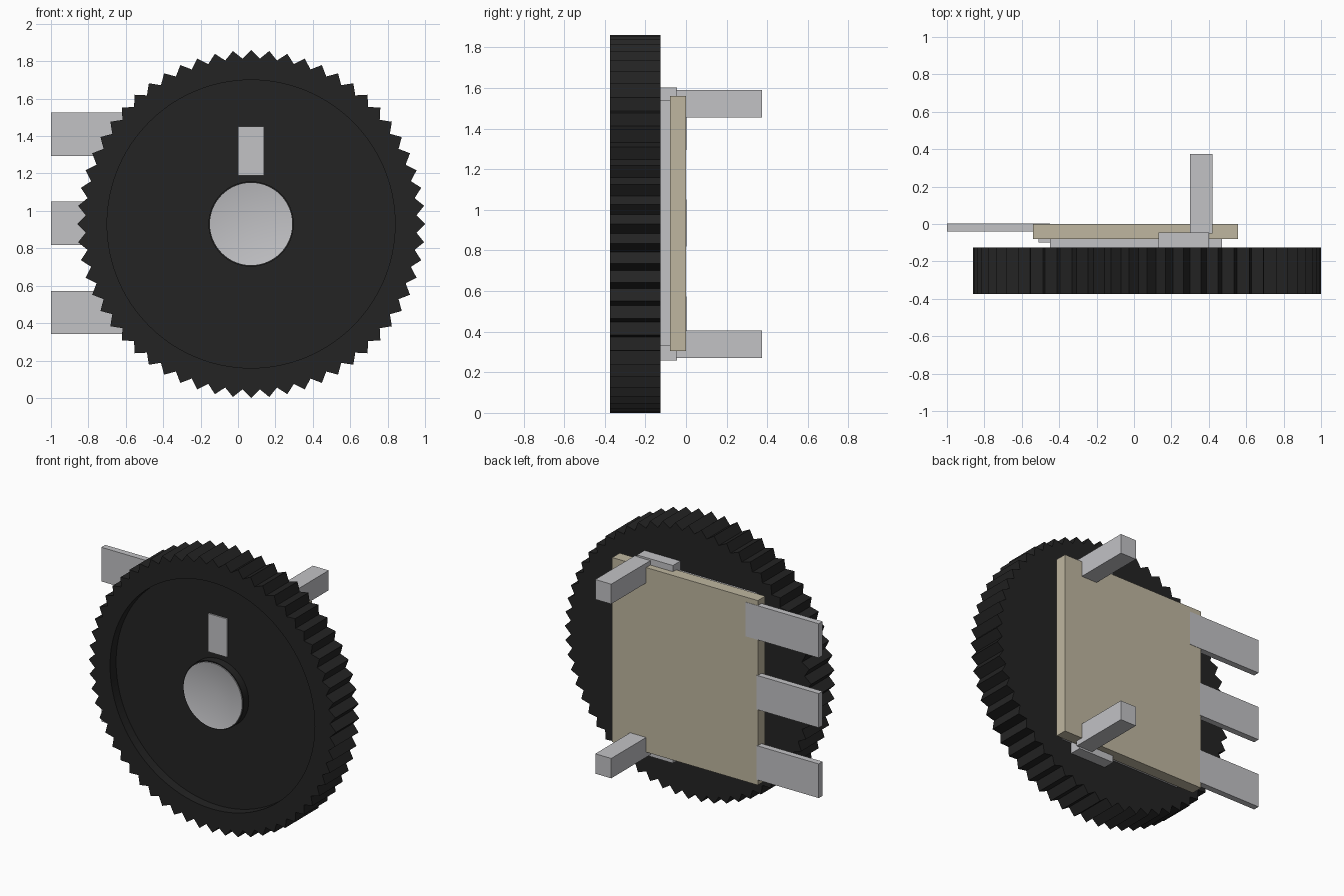
import bpy, bmesh
from math import sin, cos, pi, radians

cube = bpy.data.objects.get("Cube")
if cube:
    bpy.data.objects.remove(cube, do_unlink=True)

CX, CZ = 0.07, 0.93   # wheel axis
TEETH = 60


def material(name, rgb):
    m = bpy.data.materials.new(name)
    m.use_nodes = True
    m.diffuse_color = (*rgb, 1)
    m.node_tree.nodes["Principled BSDF"].inputs["Base Color"].default_value = (*rgb, 1)
    return m


black = material("black plastic", (0.017, 0.017, 0.017))
metal = material("grey metal", (0.54, 0.54, 0.56))
beige = material("beige board", (0.52, 0.47, 0.35))


def finish(bm, name, mat, smooth=False):
    bmesh.ops.recalc_face_normals(bm, faces=bm.faces)
    mesh = bpy.data.meshes.new(name)
    bm.to_mesh(mesh)
    bm.free()
    mesh.materials.append(mat)
    ob = bpy.data.objects.new(name, mesh)
    bpy.context.collection.objects.link(ob)
    if smooth:
        bpy.ops.object.select_all(action="DESELECT")
        ob.select_set(True)
        bpy.context.view_layer.objects.active = ob
        bpy.ops.object.shade_smooth_by_angle(angle=radians(30))
    return ob


def box(name, mat, x, y, z):
    bm = bmesh.new()
    bmesh.ops.create_cube(bm, size=1)
    for v in bm.verts:
        for i, (lo, hi) in enumerate((x, y, z)):
            v.co[i] = hi if v.co[i] > 0 else lo
    return finish(bm, name, mat)


def lathe(name, mat, rings, segments):
    """Each ring is (peak radius, valley radius, y); radius 0 makes a tip."""
    bm = bmesh.new()
    loops = []
    for peak, valley, y in rings:
        if peak == 0:
            loops.append([bm.verts.new((CX, y, CZ))] * segments)
            continue
        loop = []
        for i in range(segments):
            r = valley if i % 2 else peak
            a = 2 * pi * i / segments
            loop.append(bm.verts.new((CX + r * cos(a), y, CZ + r * sin(a))))
        loops.append(loop)
    for a, b in zip(loops, loops[1:]):
        for i in range(segments):
            j = (i + 1) % segments
            bm.faces.new(dict.fromkeys((a[i], a[j], b[j], b[i])))
    return finish(bm, name, mat, True)


# Toothed wheel with a shallow recess in its front
lathe("thumb_wheel", black, [
    (0, 0, -0.125), (0.93, 0.885, -0.125), (0.93, 0.885, -0.375),
    (0.77, 0.77, -0.375), (0.77, 0.77, -0.31), (0, 0, -0.31)], TEETH * 2)

# Hub collar and dished metal shaft end
lathe("hub_collar", black, [
    (0, 0, -0.3), (0.228, 0.228, -0.3), (0.228, 0.228, -0.365), (0, 0, -0.32)], 64)
lathe("shaft_end", metal, [
    (0, 0, -0.31), (0.22, 0.22, -0.36), (0.22, 0.22, -0.37), (0, 0, -0.33)], 64)
box("pointer_plate", metal, (0, 0.14), (-0.32, -0.305), (1.19, 1.45))

# Board and the metal plate between it and the wheel
box("board", beige, (-0.54, 0.555), (-0.08, 0), (0.305, 1.56))
box("contact_plate", metal, (-0.45, 0.47), (-0.125, -0.08), (0.33, 1.54))

# Mounting pins with their feet, above and below the axis
for side, name in ((1, "upper"), (-1, "lower")):
    def span(a, b):
        return sorted((CZ + side * a, CZ + side * b))
    box(name + "_pin", metal, (0.3, 0.42), (-0.05, 0.375), span(0.525, 0.66))
    box(name + "_pin_foot", metal, (0.13, 0.4), (-0.125, -0.045), span(0.6, 0.672))

# Flat side leads and their contacts on the board's front
for name, z, end in (("upper", 1.41, -0.45), ("middle", 0.935, -0.53), ("lower", 0.457, -0.53)):
    box(name + "_lead", metal, (-1, end), (-0.04, 0.002), (z - 0.116, z + 0.116))
    box(name + "_contact", metal, (-0.51, -0.44), (-0.1, -0.075), (z - 0.116, z + 0.116))
